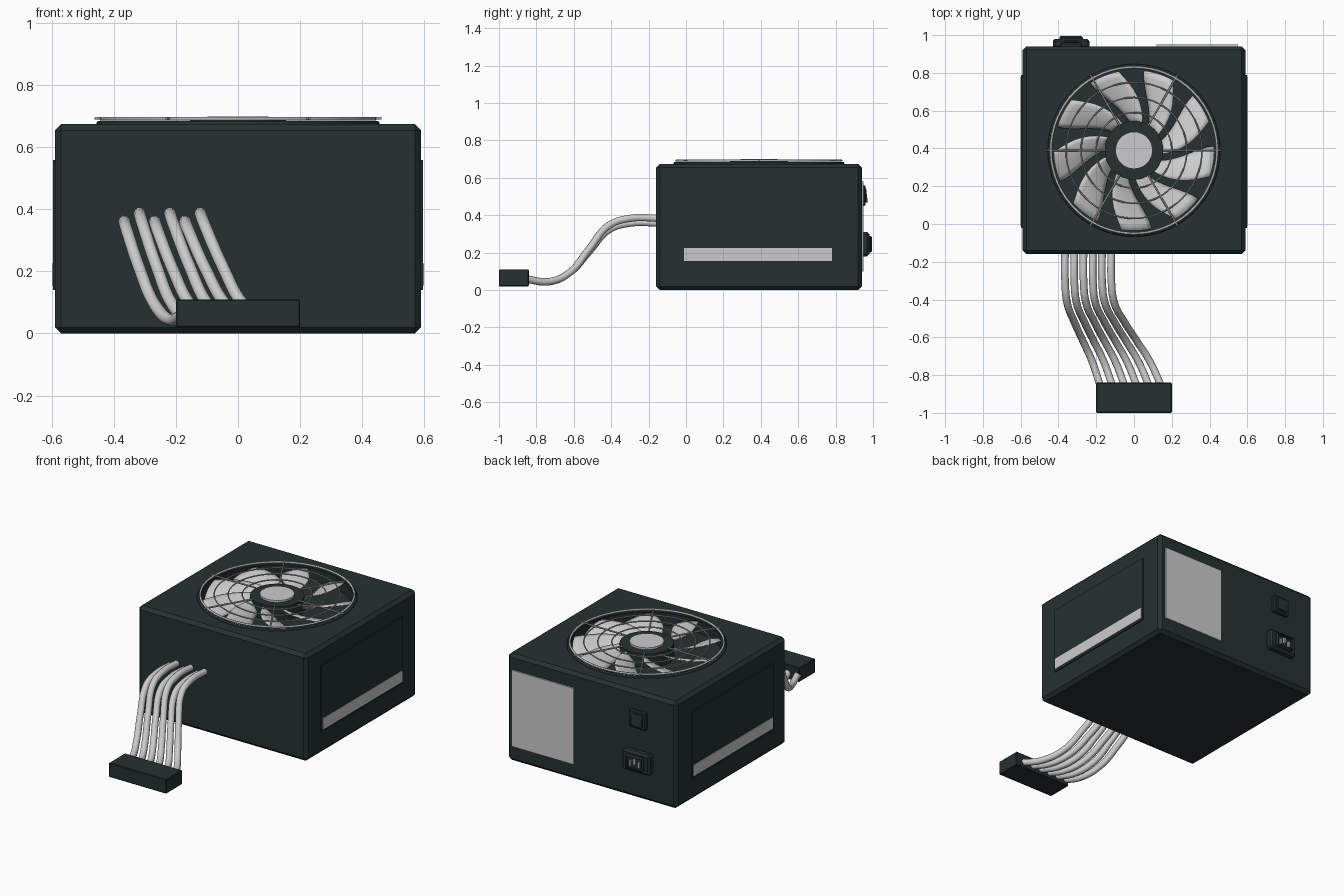
import bpy, bmesh
from math import sin, cos, pi, radians
from mathutils import Vector

if "Cube" in bpy.data.objects:
    bpy.data.objects.remove(bpy.data.objects["Cube"])


def material(name, color):
    m = bpy.data.materials.new(name)
    m.use_nodes = True
    m.diffuse_color = (*color, 1)
    m.node_tree.nodes["Principled BSDF"].inputs["Base Color"].default_value = (*color, 1)
    return m


DARK = material("dark teal casing", (0.019, 0.030, 0.030))
LIGHT = material("light grey", (0.60, 0.60, 0.61))
WIRE = material("wire grey", (0.42, 0.43, 0.43))


def finish(name, bm, mat, smooth=False):
    bmesh.ops.recalc_face_normals(bm, faces=bm.faces)
    me = bpy.data.meshes.new(name)
    bm.to_mesh(me)
    bm.free()
    me.materials.append(mat)
    ob = bpy.data.objects.new(name, me)
    bpy.context.collection.objects.link(ob)
    if smooth:
        activate(ob)
        bpy.ops.object.shade_smooth_by_angle(angle=radians(40))
    return ob


def activate(ob):
    bpy.ops.object.select_all(action="DESELECT")
    ob.select_set(True)
    bpy.context.view_layer.objects.active = ob


def box(name, xs, ys, zs, mat, bevel=0):
    bm = bmesh.new()
    bmesh.ops.create_cube(bm, size=1)
    for v in bm.verts:
        v.co = [(r[0] + r[1]) / 2 + c * (r[1] - r[0]) for c, r in zip(v.co, (xs, ys, zs))]
    if bevel:
        bmesh.ops.bevel(bm, geom=bm.edges[:], offset=bevel, segments=1, affect="EDGES")
    return finish(name, bm, mat)


def disc(name, radius, z0, z1, mat, sides=48):
    bm = bmesh.new()
    bmesh.ops.create_cone(bm, cap_ends=True, segments=sides, radius1=radius,
                          radius2=radius, depth=z1 - z0)
    bmesh.ops.translate(bm, vec=(0, FAN_Y, (z0 + z1) / 2), verts=bm.verts)
    return finish(name, bm, mat, True)


def tube(name, points, radius, mat, cyclic=False, kind="POLY", res=2):
    cu = bpy.data.curves.new(name, "CURVE")
    cu.dimensions = "3D"
    cu.bevel_depth = radius
    cu.bevel_resolution = res
    cu.use_fill_caps = True
    sp = cu.splines.new(kind)
    if kind == "BEZIER":
        sp.bezier_points.add(len(points) - 1)
        for bp, p in zip(sp.bezier_points, points):
            bp.co = p
            bp.handle_left_type = bp.handle_right_type = "AUTO"
        sp.resolution_u = 8
    else:
        sp.points.add(len(points) - 1)
        for sp_p, p in zip(sp.points, points):
            sp_p.co = (*p, 1)
    sp.use_cyclic_u = cyclic
    cu.materials.append(mat)
    ob = bpy.data.objects.new(name, cu)
    bpy.context.collection.objects.link(ob)
    return ob


def cut(target, cutter):
    mod = target.modifiers.new("recess", "BOOLEAN")
    mod.operation = "DIFFERENCE"
    mod.solver = "EXACT"
    mod.object = cutter
    activate(target)
    bpy.ops.object.modifier_apply(modifier=mod.name)
    bpy.data.objects.remove(cutter)


def polar(r, a, z):
    return Vector((r * cos(a), FAN_Y + r * sin(a), z))


FAN_Y = 0.39
TOP = 0.675

# Casing with a round fan recess
casing = box("casing", (-0.59, 0.59), (-0.16, 0.94), (0, TOP), DARK, 0.02)
cut(casing, disc("fan_recess_cutter", 0.435, TOP - 0.075, TOP + 0.1, DARK, 64))

# Side panels with a light stripe
for side, label in ((1, "left"), (-1, "right")):
    def xs(a, b):
        return sorted((side * a, side * b))
    box(label + "_side_panel", xs(0.58, 0.597), (-0.02, 0.79), (0.14, 0.56), DARK)
    box(label + "_side_stripe", xs(0.595, 0.6), (-0.01, 0.78), (0.155, 0.225), LIGHT)

# Fan hub
disc("fan_hub", 0.155, 0.60, 0.688, DARK)
disc("fan_hub_cap", 0.098, 0.68, 0.70, LIGHT)

# Fan blades: swept, twisted sheets around the hub
bm = bmesh.new()
ROWS, COLS = 8, 6
for k in range(9):
    grid = []
    for i in range(ROWS + 1):
        t = i / ROWS
        r = 0.14 + 0.285 * t
        middle = radians(32 + 40 * k - 27 * (1 - t) ** 1.3)
        half = radians(13 + 3 * sin(pi * t) - 2 * t)
        row = []
        for j in range(COLS + 1):
            s = 2 * j / COLS - 1
            z = 0.652 - 0.028 * s + 0.008 * (1 - s * s)
            row.append(bm.verts.new(polar(r, middle + s * half, z)))
        grid.append(row)
    for a, b in zip(grid, grid[1:]):
        for j in range(COLS):
            bm.faces.new((a[j], a[j + 1], b[j + 1], b[j]))
blades = finish("fan_blades", bm, LIGHT, True)
blades.modifiers.new("thickness", "SOLIDIFY").thickness = 0.006

# Wire fan guard: rings and six spokes over a dark rim
for n, (radius, thick) in enumerate(((0.20, 0.004), (0.28, 0.004), (0.36, 0.004), (0.44, 0.007))):
    ring = [polar(radius, 2 * pi * i / 64, 0.692) for i in range(64)]
    tube(f"guard_ring_{n + 1}", ring, thick, WIRE, True, res=1)
for n in range(6):
    a = n * pi / 3
    tube(f"guard_spoke_{n + 1}", [polar(0.15, a, 0.694), polar(0.463, a, 0.694)], 0.005, WIRE, res=1)
rim = [polar(0.448, 2 * pi * i / 64, 0.677) for i in range(64)]
tube("guard_rim", rim, 0.009, DARK, True, res=1)

# Rear label plate
box("rear_label", (0.12, 0.55), (0.94, 0.949), (0.10, 0.58), LIGHT)

# Power socket: flange, recessed body and three pins
box("socket_flange", (-0.43, -0.235), (0.93, 0.98), (0.18, 0.31), DARK, 0.012)
socket = box("socket_body", (-0.395, -0.27), (0.95, 0.995), (0.2, 0.29), DARK, 0.008)
cut(socket, box("socket_cutter", (-0.383, -0.282), (0.982, 1.1), (0.212, 0.278), DARK))
for n, (x, z) in enumerate(((-0.362, 0.238), (-0.3325, 0.254), (-0.303, 0.238))):
    box(f"socket_pin_{n + 1}", (x - 0.006, x + 0.006), (0.97, 0.993),
        (z - 0.018, z + 0.018), LIGHT)

# Power switch: frame and tilted rocker
box("switch_frame", (-0.39, -0.275), (0.93, 0.96), (0.45, 0.56), DARK, 0.006)
rocker = box("switch_rocker", (-0.368, -0.297), (0.945, 0.972), (0.468, 0.542), DARK)
for v in rocker.data.vertices:
    if v.co.y > 0.96 and v.co.z > 0.5:
        v.co.y -= 0.009

# Connector block and the six cables running into it
box("connector", (-0.2, 0.2), (-1.0, -0.84), (0.02, 0.11), DARK, 0.004)
# Each stop: y, height, share of the sideways travel
STOPS = ((-0.13, 0.37, 0), (-0.30, 0.37, 0), (-0.41, 0.335, 0.05), (-0.52, 0.21, 0.26),
         (-0.62, 0.095, 0.50), (-0.73, 0.045, 0.76), (-0.87, 0.062, 1))
for n in range(6):
    x0 = -0.365 + 0.049 * n
    x1 = -0.175 + 0.065 * n
    path = []
    for y, z, share in STOPS:
        lift = (0.013 if n % 2 else -0.013) * max(0, 1 - 2 * share)
        path.append((x0 + (x1 - x0) * share, y, z + lift))
    tube(f"cable_{n + 1}", path, 0.02, LIGHT, kind="BEZIER", res=3)
